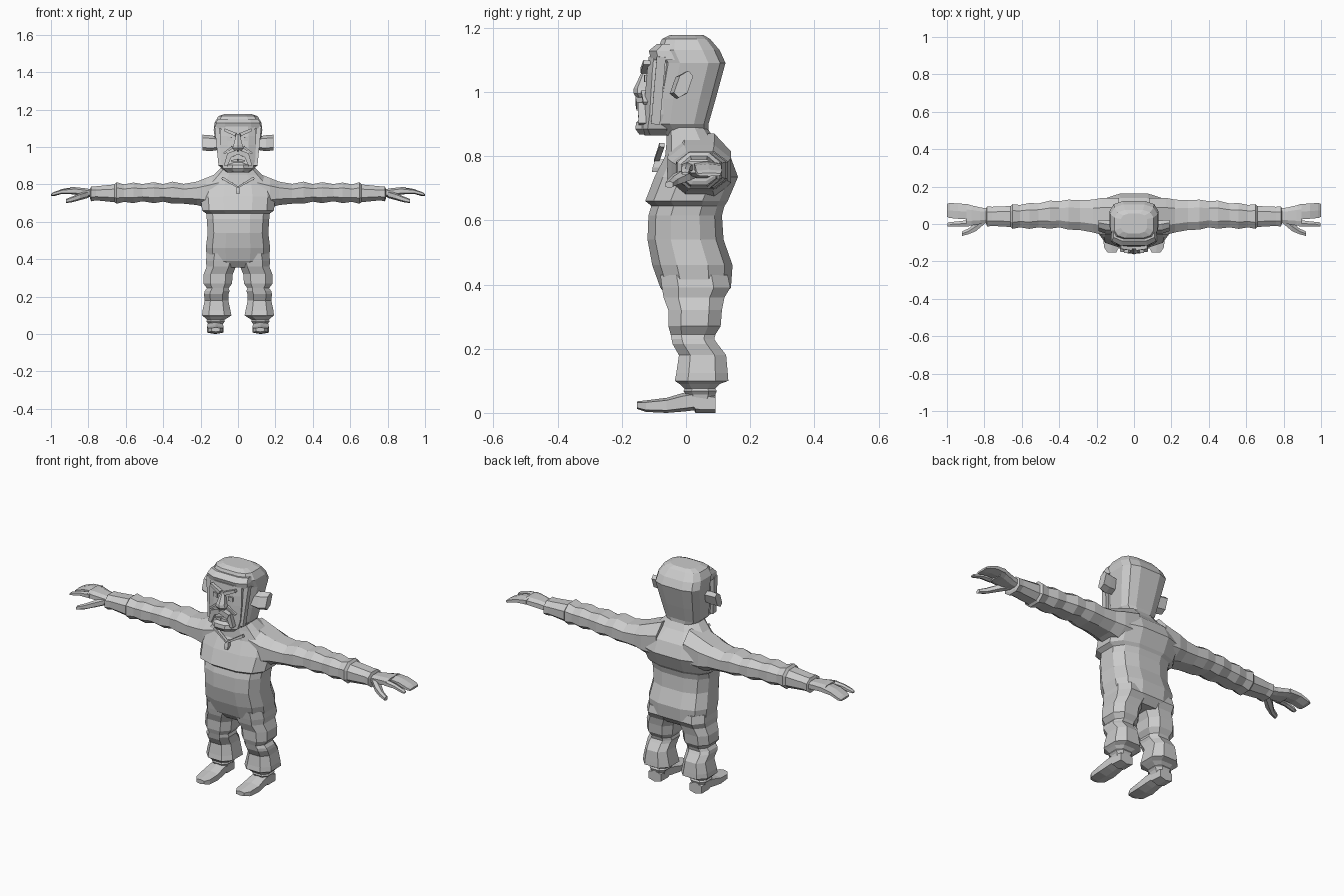
import bpy, bmesh, math
from mathutils import Vector, Matrix

grey = bpy.data.materials.new("plain grey")
grey.diffuse_color = (0.6, 0.6, 0.6, 1)


def section(n, power):
    """Rounded-box outline with n corners, scaled to touch the unit box."""
    pts = []
    for i in range(n):
        a = 2 * math.pi * (i + 0.5) / n
        c, s = math.cos(a), math.sin(a)
        pts.append((math.copysign(abs(c) ** power, c), math.copysign(abs(s) ** power, s)))
    mu, mv = max(p[0] for p in pts), max(p[1] for p in pts)
    return [(u / mu, v / mv) for u, v in pts]


def loft(name, axis, rings, n=10, power=0.75, mirror=False):
    """Rings are (position, min u, max u, min v, max v); u, v are the other axes in xyz order."""
    bm = bmesh.new()
    loops = []
    for p, u0, u1, v0, v1 in rings:
        loop = []
        for u, v in section(n, power):
            co = [(u0 + u1) / 2 + u * (u1 - u0) / 2, (v0 + v1) / 2 + v * (v1 - v0) / 2]
            co.insert("xyz".index(axis), p)
            loop.append(bm.verts.new(co))
        loops.append(loop)
    for a, b in zip(loops, loops[1:]):
        for i in range(n):
            j = (i + 1) % n
            bm.faces.new((a[i], a[j], b[j], b[i]))
    bm.faces.new(loops[0])
    bm.faces.new(loops[-1])
    return finish(name, bm, mirror)


def finish(name, bm, mirror=False):
    if mirror:
        other = bmesh.ops.duplicate(bm, geom=bm.verts[:] + bm.edges[:] + bm.faces[:])
        for v in other["geom"]:
            if isinstance(v, bmesh.types.BMVert):
                v.co.x = -v.co.x
    bmesh.ops.recalc_face_normals(bm, faces=bm.faces[:])
    mesh = bpy.data.meshes.new(name)
    bm.to_mesh(mesh)
    bm.free()
    mesh.materials.append(grey)
    ob = bpy.data.objects.new(name, mesh)
    bpy.context.collection.objects.link(ob)
    return ob


def bar(name, a, b, w0, w1, depth, mirror=True):
    """Tapered four-sided bar between two points of the face."""
    a, b = Vector(a), Vector(b)
    d = (b - a).normalized()
    side = d.cross(Vector((0, 1, 0))).normalized()
    out = side.cross(d)
    bm = bmesh.new()
    ends = [[bm.verts.new(p + side * s * w + out * t * depth)
             for s, t in ((-1, -1), (1, -1), (1, 1), (-1, 1))] for p, w in ((a, w0), (b, w1))]
    for i in range(4):
        j = (i + 1) % 4
        bm.faces.new((ends[0][i], ends[0][j], ends[1][j], ends[1][i]))
    bm.faces.new(ends[0])
    bm.faces.new(ends[1])
    return finish(name, bm, mirror)


def upright(rows):
    return [(z, -w, w, f, b) for z, w, f, b in rows]


# Torso: hips, belly, overhanging chest, sloping shoulders and neck
loft("torso", "z", upright([
    (0.355, 0.10, -0.05, 0.11), (0.39, 0.165, -0.08, 0.14), (0.46, 0.172, -0.105, 0.145),
    (0.54, 0.162, -0.12, 0.117), (0.615, 0.167, -0.117, 0.112), (0.645, 0.17, -0.108, 0.12),
    (0.66, 0.192, -0.127, 0.13), (0.735, 0.20, -0.098, 0.162), (0.80, 0.185, -0.065, 0.138),
    (0.85, 0.13, -0.06, 0.09), (0.89, 0.09, -0.06, 0.065), (0.93, 0.09, -0.06, 0.07)]), 12, 0.72)

# Collar edges and zip pull
bar("collar", (0.085, -0.075, 0.835), (0.0, -0.092, 0.785), 0.007, 0.004, 0.008)
loft("zip_pull", "z", upright([(0.75, 0.009, -0.106, -0.085), (0.765, 0.012, -0.104, -0.08),
                               (0.79, 0.006, -0.096, -0.07)]), 4, 1)

# Sleeves with folds
loft("sleeve", "x", [
    (0.08, -0.055, 0.14, 0.66, 0.87), (0.17, -0.058, 0.14, 0.675, 0.835),
    (0.22, -0.045, 0.13, 0.69, 0.815), (0.29, -0.032, 0.128, 0.697, 0.803),
    (0.35, -0.03, 0.13, 0.697, 0.815), (0.40, -0.018, 0.122, 0.708, 0.802),
    (0.45, -0.025, 0.125, 0.70, 0.812), (0.51, -0.018, 0.11, 0.71, 0.802),
    (0.56, -0.026, 0.112, 0.70, 0.81), (0.61, -0.018, 0.102, 0.707, 0.80),
    (0.65, -0.026, 0.106, 0.697, 0.812), (0.66, -0.016, 0.096, 0.705, 0.80),
    (0.76, -0.01, 0.092, 0.715, 0.79), (0.785, -0.014, 0.094, 0.71, 0.79),
    (0.79, 0.0, 0.085, 0.722, 0.778)], 8, 0.85, True)

# Hands: palm with grouped fingers, index finger and thumb
loft("palm", "x", [
    (0.77, 0.008, 0.082, 0.73, 0.772), (0.82, 0.0, 0.088, 0.735, 0.78),
    (0.87, -0.008, 0.10, 0.745, 0.785), (0.895, -0.01, 0.104, 0.748, 0.785)], 8, 0.7, True)
loft("fingers", "x", [
    (0.88, 0.024, 0.105, 0.75, 0.785), (0.94, 0.028, 0.11, 0.75, 0.776),
    (0.985, 0.032, 0.112, 0.737, 0.758), (1.0, 0.038, 0.107, 0.737, 0.748)], 6, 0.7, True)
loft("index_finger", "x", [
    (0.88, -0.012, 0.022, 0.748, 0.782), (0.94, -0.013, 0.014, 0.75, 0.774),
    (0.985, -0.014, 0.01, 0.74, 0.76), (0.998, -0.012, 0.006, 0.741, 0.75)], 6, 0.8, True)
loft("thumb", "x", [
    (0.80, 0.0, 0.04, 0.728, 0.768), (0.845, -0.038, 0.012, 0.716, 0.754),
    (0.885, -0.055, -0.024, 0.705, 0.736), (0.92, -0.064, -0.04, 0.70, 0.722)], 6, 0.8, True)

# Trouser legs: baggy thigh, tight knee, flared calf, gathered ankle
loft("trouser_leg", "z", [
    (0.075, 0.075, 0.165, -0.005, 0.09), (0.09, 0.05, 0.18, -0.02, 0.105),
    (0.10, 0.035, 0.192, -0.035, 0.132), (0.125, 0.04, 0.19, -0.03, 0.13),
    (0.18, 0.052, 0.178, -0.022, 0.125), (0.215, 0.05, 0.182, -0.042, 0.098),
    (0.23, 0.045, 0.178, -0.045, 0.088), (0.245, 0.05, 0.166, -0.048, 0.092),
    (0.27, 0.032, 0.185, -0.055, 0.108), (0.32, 0.028, 0.184, -0.055, 0.112),
    (0.36, 0.012, 0.168, -0.07, 0.12), (0.39, 0.0, 0.172, -0.075, 0.138),
    (0.43, 0.0, 0.165, -0.08, 0.13)], 8, 0.75, True)

# Ankles and shoes
loft("ankle", "z", [(0.04, 0.085, 0.158, 0.0, 0.085), (0.058, 0.078, 0.162, 0.0, 0.092),
                    (0.068, 0.07, 0.17, -0.008, 0.096), (0.085, 0.08, 0.16, 0.0, 0.085)], 8, 0.75, True)
loft("shoe", "y", [
    (-0.152, 0.095, 0.142, 0.012, 0.036), (-0.125, 0.08, 0.16, 0.003, 0.039),
    (-0.06, 0.077, 0.166, 0.0, 0.047), (-0.01, 0.08, 0.162, 0.004, 0.062),
    (0.025, 0.083, 0.16, 0.008, 0.068), (0.03, 0.083, 0.16, 0.0, 0.068),
    (0.092, 0.086, 0.158, 0.0, 0.058)], 6, 0.6, True)

# Head shell
loft("head", "z", upright([
    (0.865, 0.07, -0.07, 0.07), (0.90, 0.10, -0.095, 0.07), (0.98, 0.113, -0.09, 0.093),
    (1.09, 0.13, -0.072, 0.123), (1.13, 0.125, -0.09, 0.105), (1.165, 0.105, -0.075, 0.075),
    (1.177, 0.07, -0.05, 0.055)]), 12, 0.6)

# Brow rim at the forehead and cheek rims
loft("brow_rim", "z", upright([
    (1.10, 0.122, -0.108, 0.0), (1.128, 0.118, -0.116, 0.0), (1.15, 0.11, -0.09, 0.0)]), 8, 0.6)
bar("cheek_rim", (0.112, -0.077, 1.11), (0.093, -0.095, 0.90), 0.013, 0.011, 0.014)

# Face block and bearded chin
loft("face", "z", upright([
    (0.865, 0.055, -0.13, -0.04), (0.885, 0.08, -0.14, -0.04), (0.93, 0.092, -0.132, -0.04),
    (1.01, 0.096, -0.126, -0.04), (1.06, 0.096, -0.122, -0.04), (1.11, 0.09, -0.116, -0.04)]), 8, 0.6)
loft("chin_beard", "z", upright([
    (0.868, 0.04, -0.146, -0.07), (0.885, 0.058, -0.158, -0.07),
    (0.905, 0.055, -0.155, -0.07), (0.918, 0.03, -0.142, -0.07)]), 8, 0.7)

# Nose, moustache, mouth, eyes and eyebrows
loft("nose", "z", upright([
    (0.982, 0.02, -0.155, -0.11), (0.995, 0.03, -0.163, -0.11),
    (1.01, 0.024, -0.163, -0.11), (1.07, 0.01, -0.134, -0.11)]), 6, 0.8)
bar("moustache", (0.0, -0.142, 0.975), (0.046, -0.138, 0.955), 0.012, 0.014, 0.016)
bar("moustache_end", (0.044, -0.137, 0.962), (0.066, -0.135, 0.90), 0.014, 0.009, 0.013)
bar("lower_lip", (0.0, -0.137, 0.928), (0.035, -0.132, 0.926), 0.008, 0.004, 0.01)
bar("cheek_fold", (0.03, -0.132, 1.0), (0.075, -0.125, 0.965), 0.006, 0.005, 0.008)
bar("eye", (0.032, -0.123, 1.042), (0.058, -0.121, 1.042), 0.011, 0.011, 0.008)
bar("eyebrow", (0.012, -0.13, 1.066), (0.072, -0.121, 1.092), 0.009, 0.007, 0.012)

# Ears: leaning plates that flare away from the head
ears = loft("ear", "x", [
    (0.10, -0.04, 0.008, 0.985, 1.055), (0.15, -0.04, 0.012, 0.978, 1.063),
    (0.19, -0.028, 0.014, 0.982, 1.066)], 6, 0.7, True)
for v in ears.data.vertices:
    v.co.y += (v.co.z - 1.025) * 0.35
